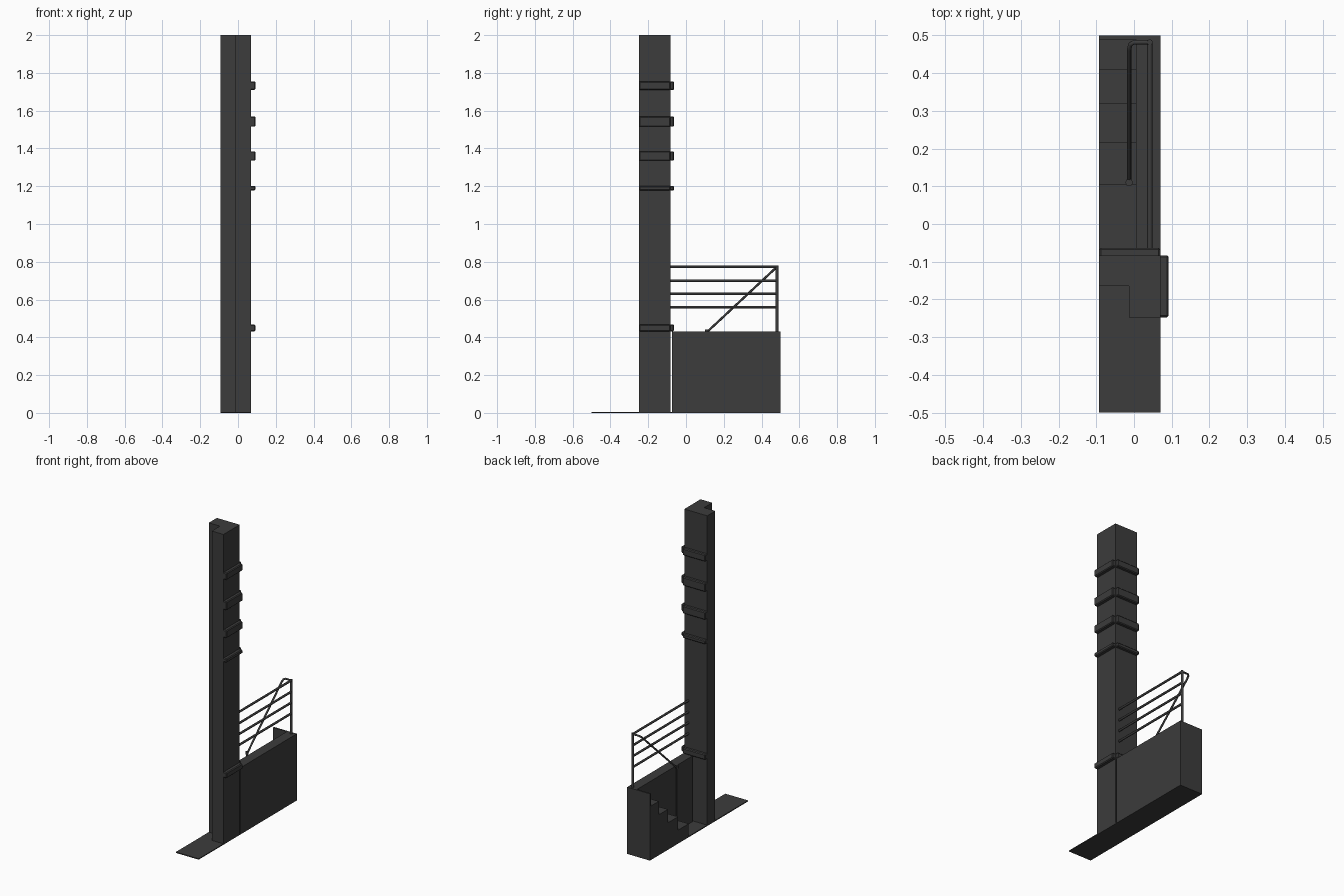
import bpy
import bmesh
from mathutils import Vector

cube = bpy.data.objects.get("Cube")
if cube:
    bpy.data.objects.remove(cube, do_unlink=True)


def make_material(name, level):
    mat = bpy.data.materials.new(name)
    mat.use_nodes = True
    colour = (level, level, level, 1)
    mat.diffuse_color = colour
    mat.node_tree.nodes["Principled BSDF"].inputs["Base Color"].default_value = colour
    return mat


charcoal = make_material("charcoal", 0.045)


def add_object(name, data):
    data.materials.append(charcoal)
    obj = bpy.data.objects.new(name, data)
    bpy.context.collection.objects.link(obj)
    return obj


def prism(name, outline, depth):
    """Extrude a closed outline along the depth vector."""
    bm = bmesh.new()
    face = bm.faces.new([bm.verts.new(p) for p in outline])
    moved = bmesh.ops.extrude_face_region(bm, geom=[face], use_keep_orig=True)
    verts = [g for g in moved["geom"] if isinstance(g, bmesh.types.BMVert)]
    bmesh.ops.translate(bm, verts=verts, vec=Vector(depth))
    bmesh.ops.recalc_face_normals(bm, faces=bm.faces)
    mesh = bpy.data.meshes.new(name)
    bm.to_mesh(mesh)
    bm.free()
    return add_object(name, mesh)


def box(name, x, y, z):
    outline = [(x[0], y[0], z[0]), (x[1], y[0], z[0]),
               (x[1], y[1], z[0]), (x[0], y[1], z[0])]
    return prism(name, outline, (0, 0, z[1] - z[0]))


def pipe(name, points, radius):
    """Round bar following a path."""
    curve = bpy.data.curves.new(name, "CURVE")
    curve.dimensions = "3D"
    curve.bevel_depth = radius
    curve.bevel_resolution = 2
    curve.use_fill_caps = True
    spline = curve.splines.new("POLY")
    spline.points.add(len(points) - 1)
    for point, co in zip(spline.points, points):
        point.co = (*co, 1)
    return add_object(name, curve)


LEFT, RIGHT = -0.093, 0.07
BACK, FRONT = -0.083, -0.248      # pillar faces
WALL_TOP = 0.43

# Ground plate
box("base_plate", (LEFT, RIGHT), (-0.5, 0.5), (0, 0.006))

# L-shaped pillar with a notch at the front corner
pillar = [(LEFT, BACK), (LEFT, -0.165), (-0.013, -0.165),
          (-0.013, FRONT), (RIGHT, FRONT), (RIGHT, BACK)]
prism("pillar", [(x, y, 0.006) for x, y in pillar], (0, 0, 1.994))

# Projecting bands on the side and back of the pillar
for i, (low, high) in enumerate([(0.432, 0.468), (1.177, 1.202), (1.335, 1.385),
                                 (1.515, 1.57), (1.71, 1.755)]):
    side = box(f"side_band_{i}", (RIGHT - 0.005, 0.092), (FRONT, BACK), (low, high))
    back = box(f"back_band_{i}", (LEFT, RIGHT), (BACK - 0.005, -0.063), (low, high))
    for band in (side, back):
        bevel = band.modifiers.new("Bevel", "BEVEL")
        bevel.width = 0.005
        bevel.segments = 1

# Stair walls
box("stair_side_wall", (0.005, RIGHT), (-0.075, 0.5), (0.006, WALL_TOP))
box("stair_back_wall", (LEFT, 0.005), (0.49, 0.5), (0.006, WALL_TOP))

# Steps rising towards the back
edges = [0.105, 0.215, 0.318, 0.41, 0.49]
rise = 0.087
profile = [(0.49, 0.006), (edges[0], 0.006)]
for i in range(4):
    profile += [(edges[i], rise * (i + 1)), (edges[i + 1], rise * (i + 1))]
prism("steps", [(LEFT, y, z) for y, z in profile], (0.005 - LEFT, 0, 0))

# Railing above the side wall
RAIL_X, POST_Y = 0.042, 0.482
pipe("rail_post", [(RAIL_X, POST_Y, WALL_TOP), (RAIL_X, POST_Y, 0.78)], 0.008)
for i, z in enumerate([0.56, 0.63, 0.70, 0.773]):
    pipe(f"rail_{i}", [(RAIL_X, BACK, z), (RAIL_X, POST_Y, z)], 0.007)

# Sloping handrail turning in from the post, with its lower post
HAND_X, LOW_Y = -0.013, 0.11
pipe("handrail", [(RAIL_X, POST_Y, 0.773), (0.0, POST_Y, 0.773),
                  (-0.01, 0.476, 0.768), (HAND_X, 0.462, 0.755),
                  (HAND_X, LOW_Y, 0.427)], 0.006)
pipe("handrail_post", [(HAND_X, LOW_Y, rise), (HAND_X, LOW_Y, 0.43)], 0.006)
pipe("handrail_cap", [(HAND_X, LOW_Y, 0.425), (HAND_X, LOW_Y, 0.442)], 0.01)
